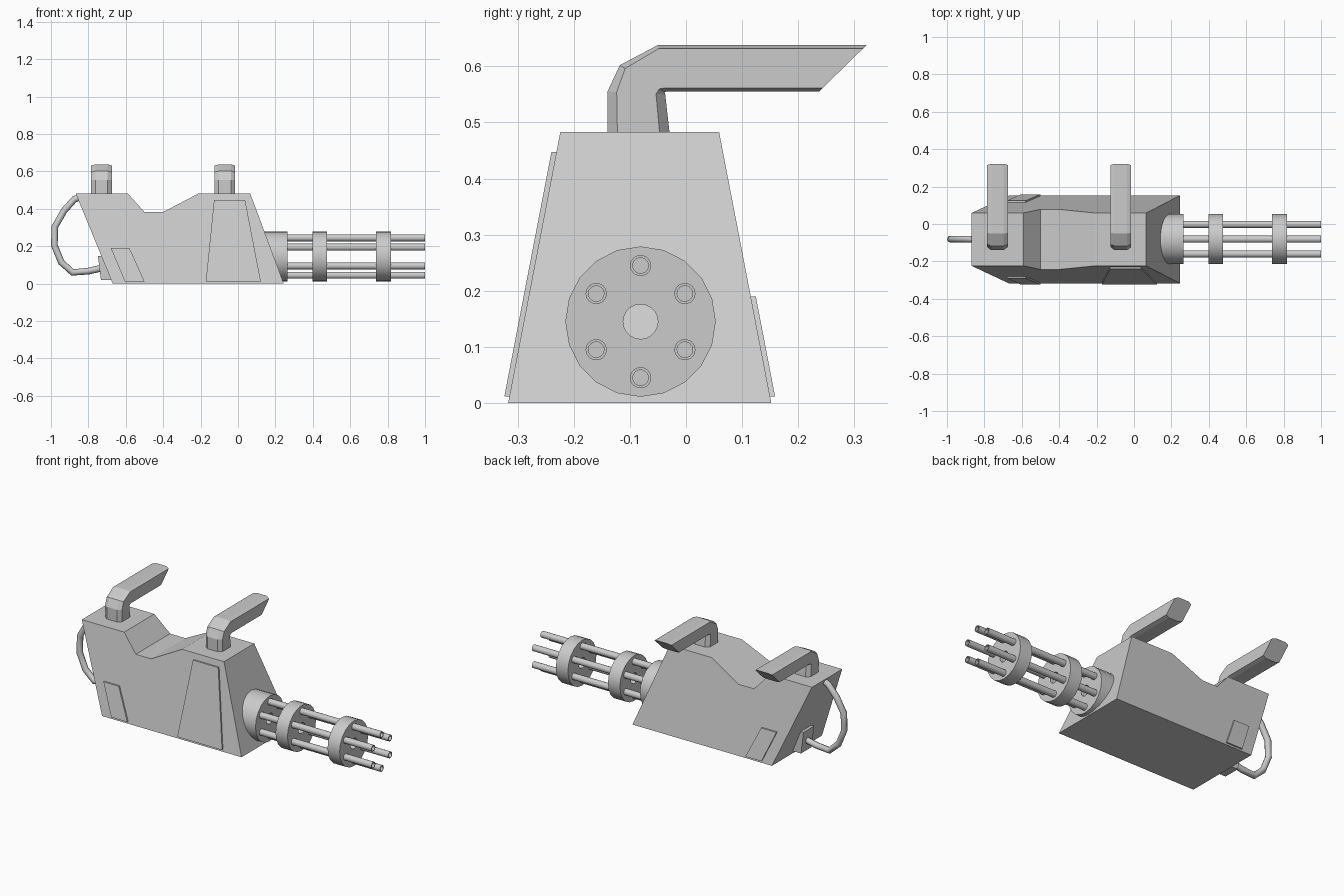
import bpy
from math import cos, sin, pi, radians

if "Cube" in bpy.data.objects:
    bpy.data.objects.remove(bpy.data.objects["Cube"])

AXIS_Y, AXIS_Z = -0.081, 0.145      # barrel axis
MID_Y, H = -0.0825, 0.483           # body centre plane and height


def make(name, verts, faces, smooth=False):
    me = bpy.data.meshes.new(name)
    me.from_pydata(verts, [], faces)
    ob = bpy.data.objects.new(name, me)
    bpy.context.collection.objects.link(ob)
    if smooth:
        me.shade_smooth()
        me.set_sharp_from_angle(angle=radians(35))
    return ob


def loft(name, rings):
    """Closed skin through a list of equal-length rings, capped at both ends."""
    n = len(rings[0])
    verts = [p for r in rings for p in r]
    faces = [(k * n + i, k * n + (i + 1) % n, (k + 1) * n + (i + 1) % n, (k + 1) * n + i)
             for k in range(len(rings) - 1) for i in range(n)]
    faces += [tuple(range(n))[::-1], tuple(range(len(verts) - n, len(verts)))]
    ob = make(name, verts, faces)
    import bmesh
    bm = bmesh.new()
    bm.from_mesh(ob.data)
    bmesh.ops.recalc_face_normals(bm, faces=bm.faces)
    bm.to_mesh(ob.data)
    bm.free()
    return ob


def tube(name, x0, x1, ro, ri, n, y=AXIS_Y, z=AXIS_Z):
    """Hollow cylinder along x."""
    verts = []
    for x, r in ((x0, ro), (x1, ro), (x1, ri), (x0, ri)):
        verts += [(x, y + r * cos(2 * pi * i / n), z + r * sin(2 * pi * i / n)) for i in range(n)]
    faces = []
    for k in range(4):
        a, b = k * n, (k + 1) % 4 * n
        for i in range(n):
            j = (i + 1) % n
            faces.append((a + i, a + j, b + j, b + i)[::-1])
    return make(name, verts, faces, True)


def half_width(z):
    return 0.2345 - 0.093 * z / H


# Body: side profile with sloping flanks
profile = [(-0.67, 0), (0.245, 0), (0.065, H), (-0.21, H), (-0.4, 0.383),
           (-0.5, 0.383), (-0.59, H), (-0.868, H)]
loft("body", [[(x, MID_Y + s * half_width(z), z) for x, z in profile] for s in (-1, 1)])


# Raised side panels
def panel(name, outline, side):
    loft(name, [[(x, MID_Y + side * (half_width(z) + d), z) for x, z in outline]
                for d in (-0.01, 0.009)])


small = [(-0.68, 0.19), (-0.58, 0.19), (-0.5, 0.012), (-0.605, 0.012)]
panel("front_large_panel", [(-0.128, 0.447), (0.038, 0.447), (0.122, 0.012), (-0.172, 0.012)], -1)
panel("front_small_panel", small, -1)
panel("back_small_panel", small, 1)

# Rear hose socket
socket = [(-0.749, 0.149), (-0.733, 0.02), (-0.66, 0.02), (-0.71, 0.149)]
loft("hose_socket", [[(x, AXIS_Y + d, z) for x, z in socket] for d in (-0.05, 0.05)])

# Rear hose
curve = bpy.data.curves.new("hose", 'CURVE')
curve.dimensions = '3D'
curve.bevel_depth = 0.018
curve.bevel_resolution = 2
curve.use_fill_caps = True
path = [(-0.84, 0.465), (-0.876, 0.45), (-0.93, 0.39), (-0.979, 0.305), (-0.982, 0.205),
        (-0.945, 0.115), (-0.885, 0.06), (-0.80, 0.067), (-0.70, 0.09)]
sp = curve.splines.new('POLY')
sp.points.add(len(path) - 1)
for p, (x, z) in zip(sp.points, path):
    p.co = (x, AXIS_Y, z, 1)
bpy.context.collection.objects.link(bpy.data.objects.new("hose", curve))

# Bent handles: (outer y, z, inner y, z, chamfer share)
stations = [(-0.14, 0.47, -0.028, 0.47, 0.16), (-0.14, 0.555, -0.037, 0.55, 0.16),
            (-0.118, 0.602, -0.038, 0.554, 0.12), (-0.05, 0.638, -0.035, 0.555, 0.08),
            (0.322, 0.638, 0.237, 0.555, 0.08)]
for name, cx in (("rear_handle", -0.73), ("front_handle", -0.07)):
    rings = []
    for oy, oz, iy, iz, c in stations:
        section = [(-0.033, 0), (0.033, 0), (0.055, c), (0.055, 1 - c),
                   (0.033, 1), (-0.033, 1), (-0.055, 1 - c), (-0.055, c)]
        rings.append([(cx + dx, oy + (iy - oy) * t, oz + (iz - oz) * t) for dx, t in section])
    loft(name, rings)

# Drum and clamp rings
for name, x0, x1 in (("drum", 0.08, 0.265), ("inner_ring", 0.397, 0.475), ("outer_ring", 0.738, 0.817)):
    tube(name, x0, x1, 0.134, 0.031, 20)

# Six hollow barrels
for i in range(6):
    a = pi / 6 + i * pi / 3
    tube(f"barrel_{i + 1}", 0.2, 1.0, 0.019, 0.014, 14,
         AXIS_Y + 0.095 * cos(a) * 0.96, AXIS_Z + 0.1 * sin(a))
